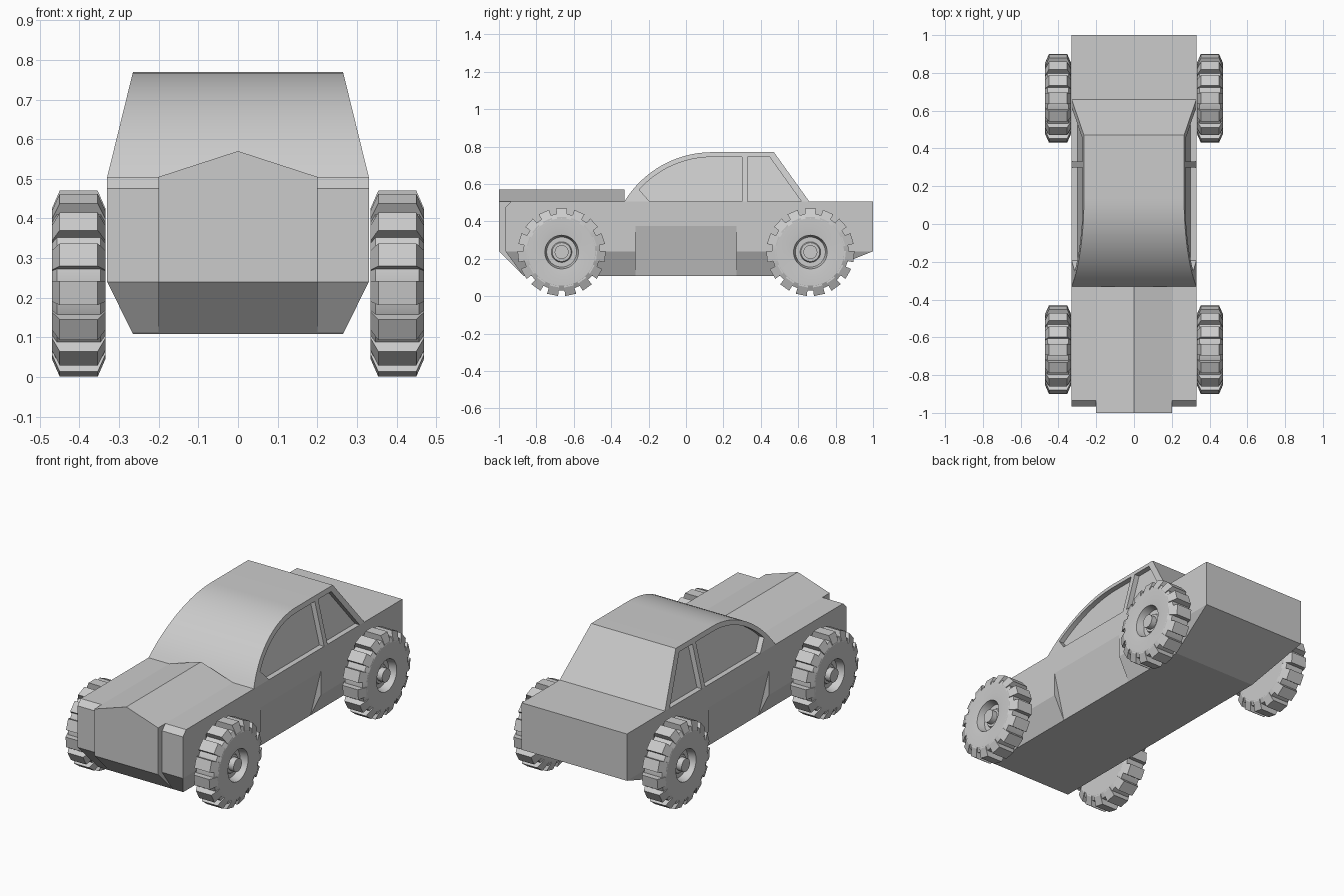
import bpy, bmesh
from math import sin, cos, pi, radians, asin
from mathutils import Vector

cube = bpy.data.objects.get("Cube")
if cube:
    bpy.data.objects.remove(cube, do_unlink=True)

grey = bpy.data.materials.new("plain grey")
grey.use_nodes = True
COLOUR = (0.6, 0.6, 0.6, 1)
grey.diffuse_color = COLOUR
for node in grey.node_tree.nodes:
    if node.type == 'BSDF_PRINCIPLED':
        node.inputs["Base Color"].default_value = COLOUR


def finish(name, bm):
    """Turn a bmesh into a named grey object."""
    bmesh.ops.recalc_face_normals(bm, faces=bm.faces)
    mesh = bpy.data.meshes.new(name)
    bm.to_mesh(mesh)
    bm.free()
    mesh.materials.append(grey)
    obj = bpy.data.objects.new(name, mesh)
    bpy.context.collection.objects.link(obj)
    return obj


def bridge(bm, a, b):
    """Add a closed solid between two matching loops of points."""
    va, vb = ([bm.verts.new(p) for p in loop] for loop in (a, b))
    bm.faces.new(va)
    bm.faces.new(vb[::-1])
    for i in range(len(va)):
        j = (i + 1) % len(va)
        bm.faces.new((va[i], vb[i], vb[j], va[j]))


def solid(name, a, b):
    bm = bmesh.new()
    bridge(bm, a, b)
    return finish(name, bm)


def along_y(name, section, y0, y1):
    """Extrude an (x, z) section along the length."""
    return solid(name, [(x, y0, z) for x, z in section],
                 [(x, y1, z) for x, z in section])


def along_x(name, profile, x0, x1):
    """Extrude a (y, z) profile sideways; x0 and x1 give x from the height."""
    return solid(name, [(x0(z), y, z) for y, z in profile],
                 [(x1(z), y, z) for y, z in profile])


def carve(obj, cutters):
    """Subtract the cutters, bake the result and remove them."""
    for c in cutters:
        c.hide_render = True
        mod = obj.modifiers.new("cut", 'BOOLEAN')
        mod.operation, mod.solver, mod.object = 'DIFFERENCE', 'EXACT', c
    graph = bpy.context.evaluated_depsgraph_get()
    mesh = bpy.data.meshes.new_from_object(obj.evaluated_get(graph))
    obj.modifiers.clear()
    obj.data = mesh
    mesh.materials.clear()
    mesh.materials.append(grey)
    for c in cutters:
        bpy.data.objects.remove(c, do_unlink=True)


def smooth(obj, angle):
    obj.data.shade_smooth()
    obj.data.set_sharp_from_angle(angle=radians(angle))


W, DECK, ROOF, WAIST, FLOOR, SILL = 0.33, 0.505, 0.77, 0.24, 0.108, 0.265

# Lower body: tapered hull with cut-away nose, tail and side bays
half = [(W, DECK), (W, WAIST), (SILL, FLOOR)]
body = along_y("body", half + [(-x, z) for x, z in half[::-1]], -1, 1)
wide = lambda s: (lambda z: s)
cutters = [
    along_x("nose_cutter", [(-1.1, 0.34), (-0.82, 0.06), (-1.1, 0.06)], wide(-1), wide(1)),
    along_x("tail_cutter", [(1.2, 0.32), (0.55, 0.06), (1.2, 0.06)], wide(-1), wide(1)),
]
corner = [(-1.2, 0.6), (-0.84, 0.6), (-0.965, 0.475), (-0.965, WAIST),
          (-0.835, 0.06), (-1.2, 0.06)]
slope = (W - SILL) / (0.375 - FLOOR)
bay = [(SILL + slope * (z - FLOOR), z) for z in (0.06, 0.42)] + [(0.5, 0.42), (0.5, 0.06)]
for s in (1, -1):
    cutters.append(along_x("corner_cutter", corner, wide(0.2 * s), wide(0.5 * s)))
    cutters.append(along_y("bay_cutter", [(x * s, z) for x, z in bay], -0.27, 0.27))
carve(body, cutters)

# Raised hood with a centre ridge
along_y("hood", [(-0.2, DECK), (0, 0.57), (0.2, DECK)], -1, -0.33)

# Cabin: curved windscreen running into a flat roof
BEND = 0.14
RADIUS = ((BEND + W) ** 2 + (ROOF - DECK) ** 2) / (2 * (ROOF - DECK))


def arc(radius, start, steps=16):
    """Arc about the windscreen centre, from an angle up to the vertical."""
    return [(BEND - radius * sin(start * (1 - i / steps)),
             ROOF - RADIUS + radius * cos(start * (1 - i / steps)))
            for i in range(steps + 1)]


def side(z):
    return W - (z - DECK) * (W - SILL) / (ROOF - DECK)


cabin = along_x("cabin", arc(RADIUS, asin((BEND + W) / RADIUS)) + [(0.47, ROOF), (0.66, DECK)],
                side, lambda z: -side(z))
low = DECK - 0.01
inner = RADIUS - 0.026
front_window = [(-0.185, low)] + arc(inner, asin((BEND + 0.25) / inner)) + [(0.3, 0.744), (0.3, low)]
rear_window = [(0.33, low), (0.33, 0.744), (0.447, 0.744), (0.625, low)]
carve(cabin, [along_x("window_cutter", win, lambda z: s * (side(z) - 0.03), wide(s * 0.5))
              for s in (1, -1) for win in (front_window, rear_window)])
smooth(cabin, 12)

# Wheels: turned tyre and hub with a ring of chunky lugs
turned = [(-0.068, 0.18), (-0.055, 0.205), (0.055, 0.205), (0.068, 0.18), (0.068, 0.128),
          (0.064, 0.09), (0.02, 0.08), (0.02, 0.055), (0.03, 0.05), (0.03, 0.037),
          (0.062, 0.037)]
lug = [(-0.066, 0.16), (-0.068, 0.19), (-0.048, 0.236), (0.048, 0.236),
       (0.068, 0.19), (0.066, 0.16)]
SIDES, LUGS = 45, 15


def wheel(name, s, y):
    bm = bmesh.new()
    place = lambda a, r, t: Vector((s * (0.402 + a), y + r * sin(t), 0.236 + r * cos(t)))
    rings = [[bm.verts.new(place(a, r, 2 * pi * i / SIDES)) for i in range(SIDES)]
             for a, r in turned]
    for p, q in zip(rings, rings[1:]):
        for i in range(SIDES):
            j = (i + 1) % SIDES
            bm.faces.new((p[i], p[j], q[j], q[i]))
    bm.faces.new(rings[0])
    bm.faces.new(rings[-1])
    for k in range(LUGS):
        t = 2 * pi * k / LUGS
        bridge(bm, *[[place(a, r, t + d * (0.19 - 0.25 * (r - 0.16))) for a, r in lug]
                     for d in (-0.75, 0.75)])
    smooth(finish(name, bm), 20)


for label, y in (("front", -0.665), ("rear", 0.665)):
    for hand, s in (("left", 1), ("right", -1)):
        wheel(f"{label}_{hand}_wheel", s, y)
